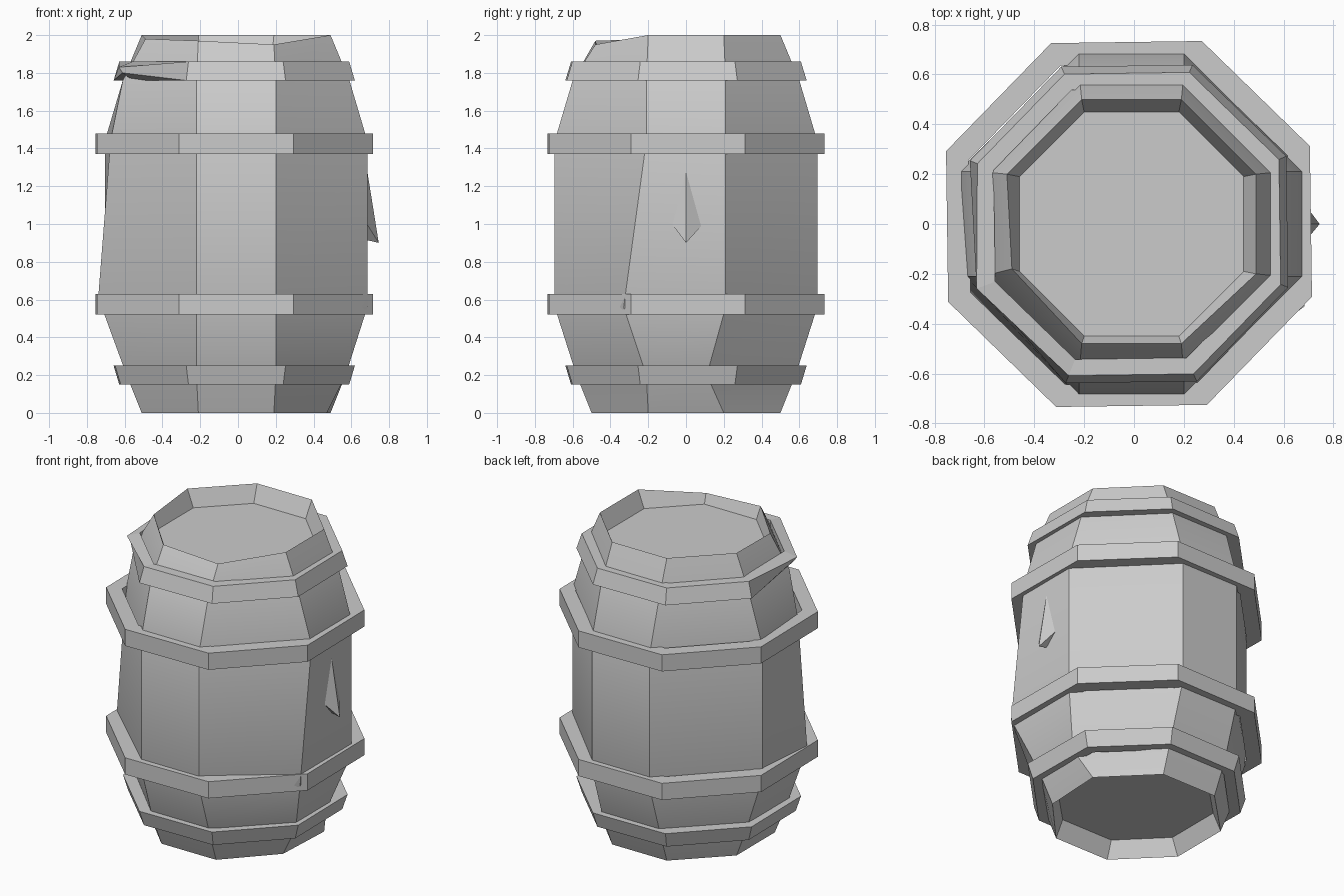
import bpy, math
from mathutils import Vector

if "Cube" in bpy.data.objects:
    bpy.data.objects.remove(bpy.data.objects["Cube"])

grey = bpy.data.materials.new("weathered_grey")
grey.use_nodes = True
COLOUR = (0.6, 0.6, 0.6, 1)
grey.diffuse_color = COLOUR
grey.node_tree.nodes["Principled BSDF"].inputs["Base Color"].default_value = COLOUR


def build(name, verts, faces, smooth=False):
    mesh = bpy.data.meshes.new(name)
    mesh.from_pydata(verts, [], faces)
    mesh.materials.append(grey)
    obj = bpy.data.objects.new(name, mesh)
    bpy.context.collection.objects.link(obj)
    bpy.ops.object.select_all(action='DESELECT')
    obj.select_set(True)
    bpy.context.view_layer.objects.active = obj
    bpy.ops.object.mode_set(mode='EDIT')
    bpy.ops.mesh.select_all(action='SELECT')
    bpy.ops.mesh.normals_make_consistent(inside=False)
    bpy.ops.object.mode_set(mode='OBJECT')
    if smooth:
        bpy.ops.object.shade_smooth_by_angle(angle=math.radians(32))
    return obj


def octagon(a, h, z, cx=0.0, turn=0.0):
    """Counter-clockwise eight-sided ring; corner 0 is at the right of the front side."""
    pts = [(h, -a), (a, -h), (a, h), (h, a), (-h, a), (-a, h), (-a, -h), (-h, -a)]
    c, s = math.cos(turn), math.sin(turn)
    return [Vector((x * c - y * s + cx, x * s + y * c, z)) for x, y in pts]


def loft(rings, closed):
    n = len(rings)
    verts = [v for ring in rings for v in ring]
    faces = []
    for r in range(n if closed else n - 1):
        for i in range(8):
            j, q = (i + 1) % 8, (r + 1) % n
            faces.append((r * 8 + i, r * 8 + j, q * 8 + j, q * 8 + i))
    if not closed:
        faces += [tuple(range(8)), tuple(range(8 * (n - 1), 8 * n))]
    return verts, faces


# Barrel body with recessed ends: apothem, half side, height
profile = [(0.45, 0.19, 0.11), (0.50, 0.20, 0.0), (0.58, 0.21, 0.2),
           (0.695, 0.21, 0.56), (0.695, 0.21, 1.44), (0.60, 0.21, 1.76),
           (0.50, 0.20, 2.0), (0.45, 0.19, 1.89)]
rings = [octagon(a, h, z, -0.01) for a, h, z in profile]

# Worn corners: ring, corner, shift
for r, i, shift in [(6, 7, (0, 0.02, -0.03)), (6, 0, (0, 0.02, -0.05)),
                    (6, 6, (0.02, 0.02, -0.02)), (3, 6, (-0.035, 0, 0.05)),
                    (3, 1, (0, -0.12, 0)), (1, 1, (-0.02, 0, 0)),
                    (4, 6, (0.03, 0, 0)), (2, 2, (0, -0.1, 0))]:
    rings[r][i] += Vector(shift)
build("barrel_body", *loft(rings, False), smooth=True)


# Hoops: thick rings around the barrel
def hoop(name, low, high, a_low, a_high, inner, bent=False):
    k = math.tan(math.pi / 8)
    section = [(inner, low), (a_low, low), (a_high, high), (inner, high)]
    hoop_rings = [octagon(a, a * k, z, -0.02, math.radians(0.8)) for a, z in section]
    if bent:
        hoop_rings[1][6] += Vector((0.04, 0.02, 0.04))
        hoop_rings[2][6] += Vector((-0.01, 0, -0.03))
    build(name, *loft(hoop_rings, True))


hoop("lower_end_hoop", 0.15, 0.25, 0.605, 0.635, 0.54)
hoop("lower_middle_hoop", 0.52, 0.63, 0.73, 0.73, 0.64)
hoop("upper_middle_hoop", 1.37, 1.48, 0.73, 0.73, 0.64)
hoop("upper_end_hoop", 1.76, 1.86, 0.635, 0.605, 0.54, bent=True)

# Small splinter lifting from the side
build("splinter",
      [(0.67, 0, 1.37), (0.67, 0.1, 1.01), (0.67, -0.09, 1.02), (0.745, 0, 0.9), (0.66, 0, 0.92)],
      [(0, 2, 3), (0, 3, 1), (3, 2, 4), (3, 4, 1), (0, 1, 4, 2)])
